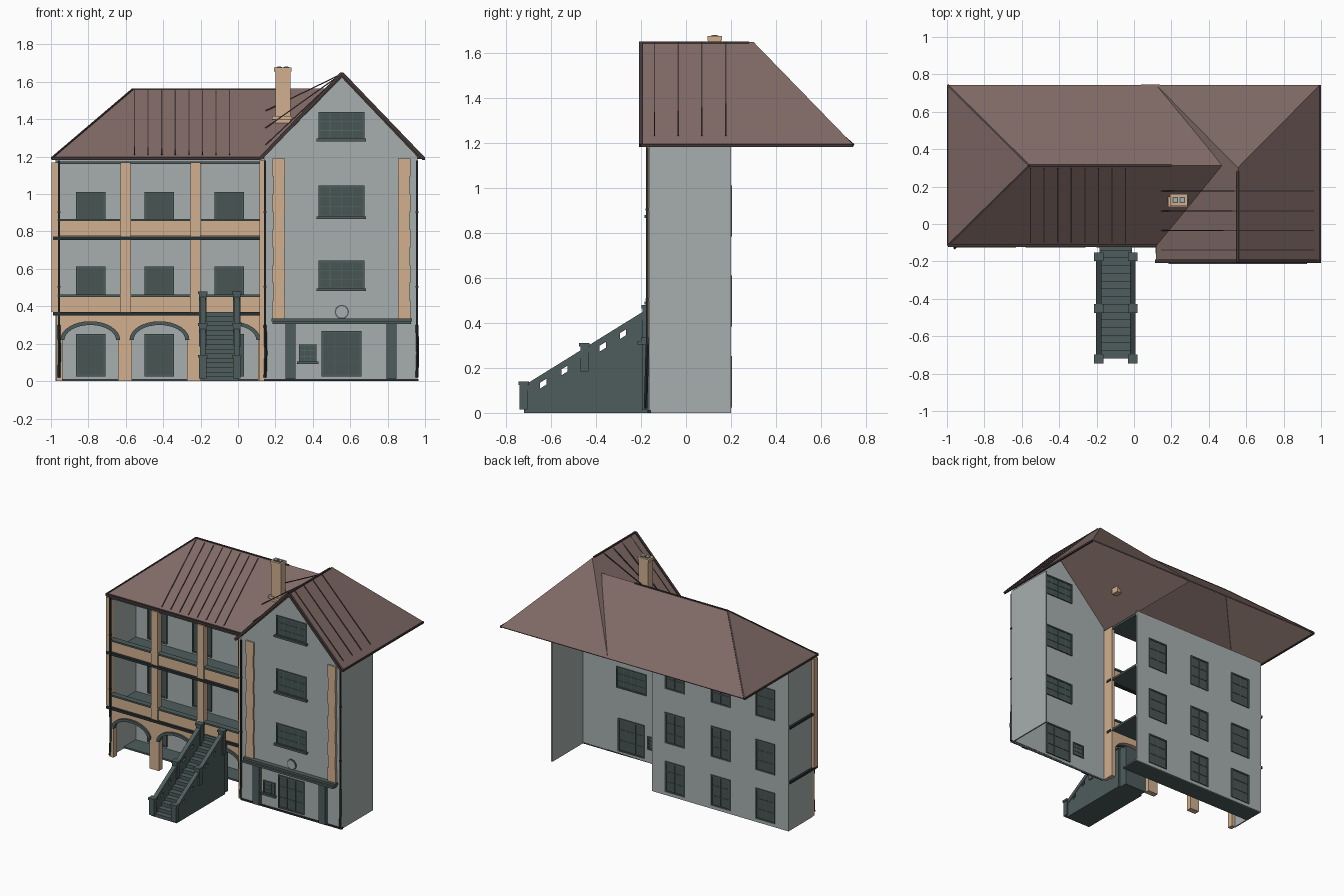
import bpy, bmesh, math
from mathutils import Vector

cube = bpy.data.objects.get("Cube")
if cube:
    bpy.data.objects.remove(cube)


def material(name, r, g, b):
    m = bpy.data.materials.new(name)
    m.use_nodes = True
    m.diffuse_color = (r, g, b, 1)
    m.node_tree.nodes["Principled BSDF"].inputs["Base Color"].default_value = (r, g, b, 1)
    return m


GREY = material("grey_plaster", .39, .43, .425)
TAN = material("tan_stone", .64, .435, .275)
ROOF = material("brown_roof", .215, .145, .133)
EDGE = material("dark_roof_trim", .055, .04, .038)
TEAL = material("slate_teal", .077, .11, .108)
PANE = material("dark_pane", .066, .09, .087)
IRON = material("black_iron", .022, .03, .03)
GREEN = material("green_muntin", .06, .16, .115)


def finish(bm, name, mat):
    bmesh.ops.recalc_face_normals(bm, faces=bm.faces)
    me = bpy.data.meshes.new(name)
    bm.to_mesh(me)
    bm.free()
    ob = bpy.data.objects.new(name, me)
    me.materials.append(mat)
    bpy.context.collection.objects.link(ob)
    return ob


def box(name, mat, x, y, z):
    bm = bmesh.new()
    bmesh.ops.create_cube(bm, size=1)
    for v in bm.verts:
        v.co = [lo + (hi - lo) * (c + .5) for c, (lo, hi) in zip(v.co, (x, y, z))]
    return finish(bm, name, mat)


def prism(name, mat, pts, axis, lo, hi):
    """Extrude a 2D profile along x (profile is y,z) or y (profile is x,z)."""
    place = (lambda a, b, d: (d, a, b)) if axis == "x" else (lambda a, b, d: (a, d, b))
    bm = bmesh.new()
    face = bm.faces.new([bm.verts.new(place(a, b, lo)) for a, b in pts])
    ext = bmesh.ops.extrude_face_region(bm, geom=[face])
    step = Vector(place(0, 0, hi - lo))
    bmesh.ops.translate(bm, verts=[g for g in ext["geom"] if isinstance(g, bmesh.types.BMVert)], vec=step)
    return finish(bm, name, mat)


def bar(name, mat, p, q, t):
    p, q = Vector(p), Vector(q)
    bm = bmesh.new()
    bmesh.ops.create_cube(bm, size=1)
    rot = (q - p).to_track_quat('Z', 'Y')
    for v in bm.verts:
        v.co = (p + q) / 2 + rot @ Vector((v.co.x * t, v.co.y * t, v.co.z * (q - p).length))
    return finish(bm, name, mat)


def window(name, x0, x1, z0, z1, y, cols, rows, lines, front=True, sill=False):
    f = .01
    box(name + "_pane", PANE, (x0, x1), (y - .008, y + .008), (z0, z1))
    for a, b in ((x0, x0 + f), (x1 - f, x1)):
        box(name + "_jamb", TEAL, (a, b), (y - .014, y + .014), (z0, z1))
    for a, b in ((z0, z0 + f), (z1 - f, z1)):
        box(name + "_rail", TEAL, (x0, x1), (y - .014, y + .014), (a, b))
    depth = (y - .011 if front else y, y + .011)
    for i in range(1, cols):
        c = x0 + (x1 - x0) * i / cols
        box(name + "_muntin", lines, (c - .002, c + .002), depth, (z0, z1))
    for i in range(1, rows):
        c = z0 + (z1 - z0) * i / rows
        box(name + "_muntin", lines, (x0, x1), depth, (c - .002, c + .002))
    if sill:
        box(name + "_sill", TEAL, (x0 - .01, x1 + .01), (y - .025, y), (z0 - .008, z0 + .006))


# Main block walls, floors and windows
box("rear_wall", GREY, (-.975, .14), (.187, .197), (0, 1.19))
box("side_wall", GREY, (-.975, -.965), (-.08, .197), (0, 1.18))
box("ground_floor", TEAL, (-.97, .14), (.05, .19), (0, .012))
for z in (.355, .755, 1.16):
    box("floor_slab", TEAL, (-.97, .14), (-.1, .19), (z, z + .015))
for x in (-.865, -.5, -.125):
    for z in (.025, .385, .785):
        window("gallery_window", x, x + .157, z, z + .227, .19, 2, 3, TEAL, front=False)

# Arched ground storey
HW, SPRING = .148, .22
outline = [(-.97, 0)]
for cx in (-.79, -.42, -.04):
    arc = [math.pi * (1 - i / 16) for i in range(17)]
    outline += [(cx - HW, 0)]
    outline += [(cx + HW * math.cos(a), SPRING + .085 * math.sin(a)) for a in arc]
    outline += [(cx + HW, 0)]
    ring = [(cx + .16 * math.cos(a), SPRING + .1 * math.sin(a)) for a in arc]
    ring += [(cx + .138 * math.cos(a), SPRING + .08 * math.sin(a)) for a in reversed(arc)]
    prism("arch_moulding", TEAL, ring, "y", -.125, -.1)
outline += [(.135, 0), (.135, .36), (-.97, .36)]
prism("arcade", TAN, outline, "y", -.112, -.07)

# Gallery columns, parapets and string courses
for a, b in ((-.997, -.963), (-.628, -.575), (-.254, -.2)):
    box("gallery_column", TAN, (a, b), (-.115, -.07), (.37, 1.17))
box("gallery_end_column", TAN, (.115, .141), (-.157, -.07), (0, 1.18))
for z in (.352, .755):
    box("string_course", IRON, (-.99, .145), (-.122, -.08), (z, z + .018))
    box("side_string_course", IRON, (-.99, -.97), (-.08, .195), (z, z + .018))
for z in (.37, .775):
    for a, b in ((-.965, -.628), (-.575, -.254), (-.2, .125)):
        box("parapet", TAN, (a, b), (-.105, -.085), (z, z + .08))
        box("parapet_cap", TEAL, (a, b), (-.118, -.075), (z + .08, z + .092))

# Gabled wing
prism("wing_front_wall", GREY, [(.14, 0), (.96, 0), (.96, 1.2), (.555, 1.625), (.14, 1.2)], "y", -.165, -.155)
box("wing_side_wall", GREY, (.95, .96), (-.165, .2), (0, 1.2))
box("plinth", IRON, (.14, .965), (-.172, -.155), (0, .012))
box("wing_cornice", TEAL, (.185, .925), (-.215, -.16), (.305, .32))
box("wing_cornice_lip", TEAL, (.18, .93), (-.2, -.16), (.32, .335))
for a in (.254, .795):
    box("wing_pier", TEAL, (a, a + .053), (-.195, -.16), (.012, .305))
for a, b in ((.185, .252), (.855, .922)):
    for i in range(9):
        inset = .004 * (i % 2)
        z = .335 + i * .095
        box("quoin", TAN, (a + inset, b - inset), (-.178, -.16), (z, z + .095))
for z0, z1 in ((.49, .645), (.875, 1.045), (1.29, 1.44)):
    window("wing_window", .43, .675, z0, z1, -.16, 4, 3, GREEN, sill=True)
window("wing_small_window", .325, .42, .1, .195, -.16, 3, 3, GREEN, sill=True)
window("wing_door", .447, .66, .025, .267, -.16, 3, 3, TEAL)
for r, d, m in ((.038, .009, TEAL), (.031, .012, GREY)):
    disc = [(.555 + r * math.cos(i * math.pi / 12), .37 + r * math.sin(i * math.pi / 12)) for i in range(24)]
    prism("round_plaque", m, disc, "y", -.16 - d, -.16)

# Roof shells
EAVE, TOP, PEAK = 1.19, 1.56, 1.645


def shell(name, corners, faces):
    bm = bmesh.new()
    vs = [bm.verts.new(c) for c in corners]
    for f in faces:
        bm.faces.new([vs[i] for i in f])
    ob = finish(bm, name, ROOF)
    mod = ob.modifiers.new("thickness", "SOLIDIFY")
    mod.thickness = .008
    mod.offset = 0


fl, bl, ridge_l, ridge_r = (-.995, -.115, EAVE), (-.995, .742, EAVE), (-.56, .312, TOP), (.47, .312, TOP)
shell("main_roof", [fl, (.12, -.115, EAVE), ridge_r, ridge_l, bl, (.14, .742, EAVE)],
      [(0, 1, 2, 3), (0, 3, 4), (4, 3, 2, 5)])
g_l, g_r, g_top, b_top = (.12, -.2, EAVE), (.992, -.2, EAVE), (.555, -.2, PEAK), (.555, .3, PEAK)
b_r = (.992, .742, EAVE)
shell("wing_roof", [g_l, g_top, b_top, (.12, .742, EAVE), g_r, b_r], [(0, 1, 2, 3), (4, 5, 2, 1), (3, 2, 5)])

# Roof trims
for p, q, t in ((fl, (.12, -.115, EAVE), .018), (fl, bl, .012), (fl, ridge_l, .012), (bl, ridge_l, .012),
                (ridge_l, (.2, .312, TOP), .011), (g_l, g_top, .019), (g_r, g_top, .019),
                (g_top, (.555, .28, PEAK), .012), (g_r, b_r, .013)):
    bar("roof_trim", EDGE, p, q, t)


def main_z(y):
    return EAVE + (TOP - EAVE) * (y + .12) / .432


# Standing seams
for i in range(8):
    x = -.553 + i * .0726
    bar("main_seam", EDGE, (x, -.1, main_z(-.1) + .004), (x, .3, main_z(.3) + .004), .006)
for y in (-.14, -.035, .07, .177):
    bar("wing_seam_right", EDGE, (.96, y, 1.232), (.56, y, PEAK), .006)
    bar("wing_seam_left", EDGE, (.147, y, max(1.225, main_z(y))), (.55, y, PEAK - .005), .006)

# Chimney
box("chimney_stack", TAN, (.2, .28), (.1, .155), (1.31, 1.665))
box("chimney_collar", TAN, (.183, .29), (.09, .163), (1.4, 1.418))
box("chimney_cap", TAN, (.193, .285), (.095, .16), (1.655, 1.676))
for x in (.208, .244):
    box("chimney_pot", TEAL, (x - .002, x + .028), (.111, .145), (1.66, 1.679))
    box("chimney_flue", GREY, (x + .004, x + .022), (.118, .138), (1.66, 1.681))

# Downpipes with a bent foot
for x, y in ((-.958, -.12), (.145, -.172), (.957, -.172)):
    path = [(x, y, 1.18), (x, y, .3), (x + .004, y - .004, .15), (x, y - .008, .02)]
    for p, q in zip(path, path[1:]):
        bar("downpipe", IRON, p, q, .011)
    for z in (.5, .9):
        box("pipe_bracket", IRON, (x - .008, x + .008), (y - .008, y + .008), (z, z + .008))


# Outer staircase
def pitch(y):
    return .13 + .62 * (y + .635)


def sloped(name, y0, y1, below, above, x0, x1):
    pts = [(y0, pitch(y0) + below), (y1, pitch(y1) + below), (y1, pitch(y1) + above), (y0, pitch(y0) + above)]
    prism(name, TEAL, pts, "x", x0, x1)


STEPS, START, END = 15, -.72, -.1
run, rise = (END - START) / STEPS, .37 / STEPS
profile = [(START, 0)]
for i in range(STEPS):
    y = START + i * run
    profile += [(y, (i + 1) * rise), (y + run, (i + 1) * rise)]
prism("stair_flight", TEAL, profile + [(END, 0)], "x", -.185, -.01)
holes = (-.635, -.54, -.37, -.28)
for x0 in (-.2, -.018):
    x1 = x0 + .022
    base = [(-.72, 0), (-.16, 0), (-.16, pitch(-.16) - .013), (-.72, pitch(-.72) - .013)]
    prism("stair_side", TEAL, base, "x", x0, x1)
    sloped("stair_handrail", -.73, -.17, .013, .045, x0 - .004, x1 + .004)
    edges = [-.72] + [e for h in holes for e in (h - .014, h + .014)] + [-.17]
    for a, b in zip(edges[::2], edges[1::2]):
        sloped("stair_infill", a, b, -.014, .014, x0, x1)
    for y, lo, hi in ((-.722, .015, .135), (-.452, .185, .305), (-.175, .3, .475)):
        c = x0 + .011
        box("stair_post", TEAL, (c - .02, c + .02), (y - .018, y + .018), (lo, hi))
        box("stair_post_cap", TEAL, (c - .025, c + .025), (y - .023, y + .023), (hi - .01, hi + .005))
